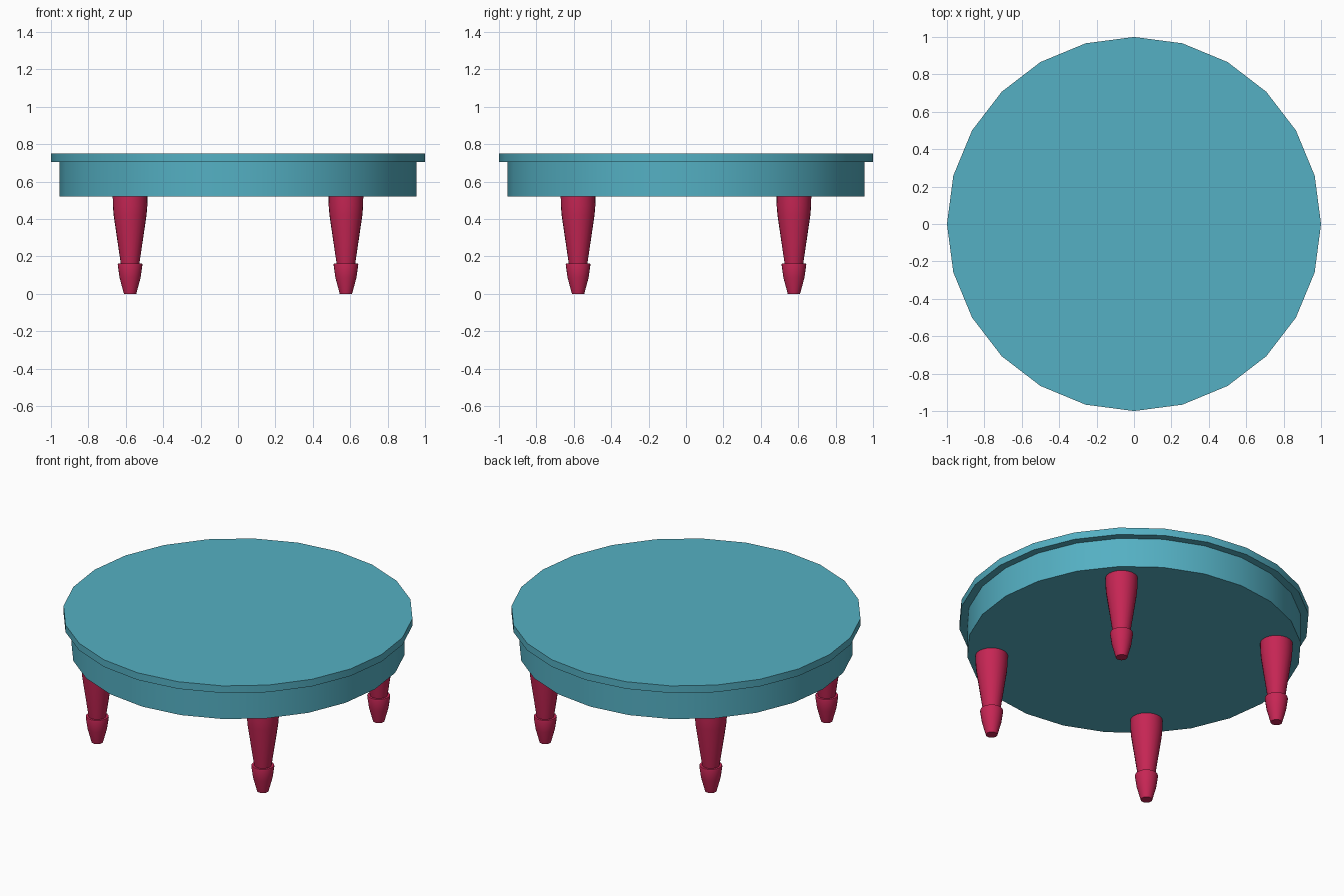
import bpy, bmesh, math

if "Cube" in bpy.data.objects:
    bpy.data.objects.remove(bpy.data.objects["Cube"])


def material(name, rgb):
    m = bpy.data.materials.new(name)
    m.diffuse_color = (*rgb, 1.0)
    m.use_nodes = True
    m.node_tree.nodes["Principled BSDF"].inputs["Base Color"].default_value = m.diffuse_color
    return m


teal = material("teal paint", (0.089, 0.434, 0.546))
red = material("crimson paint", (0.565, 0.019, 0.089))


def lathe(name, profile, sides, mat, location=(0, 0, 0)):
    """Closed turned solid from (radius, height) points, bottom to top."""
    bm = bmesh.new()
    rings = [[bm.verts.new((r * math.cos(2 * math.pi * i / sides),
                            r * math.sin(2 * math.pi * i / sides), z))
              for i in range(sides)] for r, z in profile]
    for low, high in zip(rings, rings[1:]):
        for i in range(sides):
            j = (i + 1) % sides
            bm.faces.new((low[i], low[j], high[j], high[i]))
    bm.faces.new(rings[0][::-1])
    bm.faces.new(rings[-1])
    mesh = bpy.data.meshes.new(name)
    bm.to_mesh(mesh)
    bm.free()
    mesh.materials.append(mat)
    obj = bpy.data.objects.new(name, mesh)
    obj.location = location
    bpy.context.collection.objects.link(obj)
    bpy.ops.object.select_all(action='DESELECT')
    obj.select_set(True)
    bpy.context.view_layer.objects.active = obj
    bpy.ops.object.shade_smooth_by_angle(angle=math.radians(30))
    return obj


# Round table top with the recessed apron under its rim
lathe("table_top", [(0.955, 0.52), (0.955, 0.705), (1.0, 0.705), (1.0, 0.75)], 24, teal)

# Four turned legs, each with a stepped tapered foot
leg_profile = [(0.033, 0.0), (0.056, 0.085), (0.066, 0.155), (0.064, 0.163),
               (0.05, 0.163), (0.088, 0.42), (0.092, 0.47), (0.093, 0.53)]
for side, x in (("left", -0.577), ("right", 0.577)):
    for end, y in (("front", -0.577), ("back", 0.577)):
        lathe(f"{end}_{side}_leg", leg_profile, 24, red, (x, y, 0))
